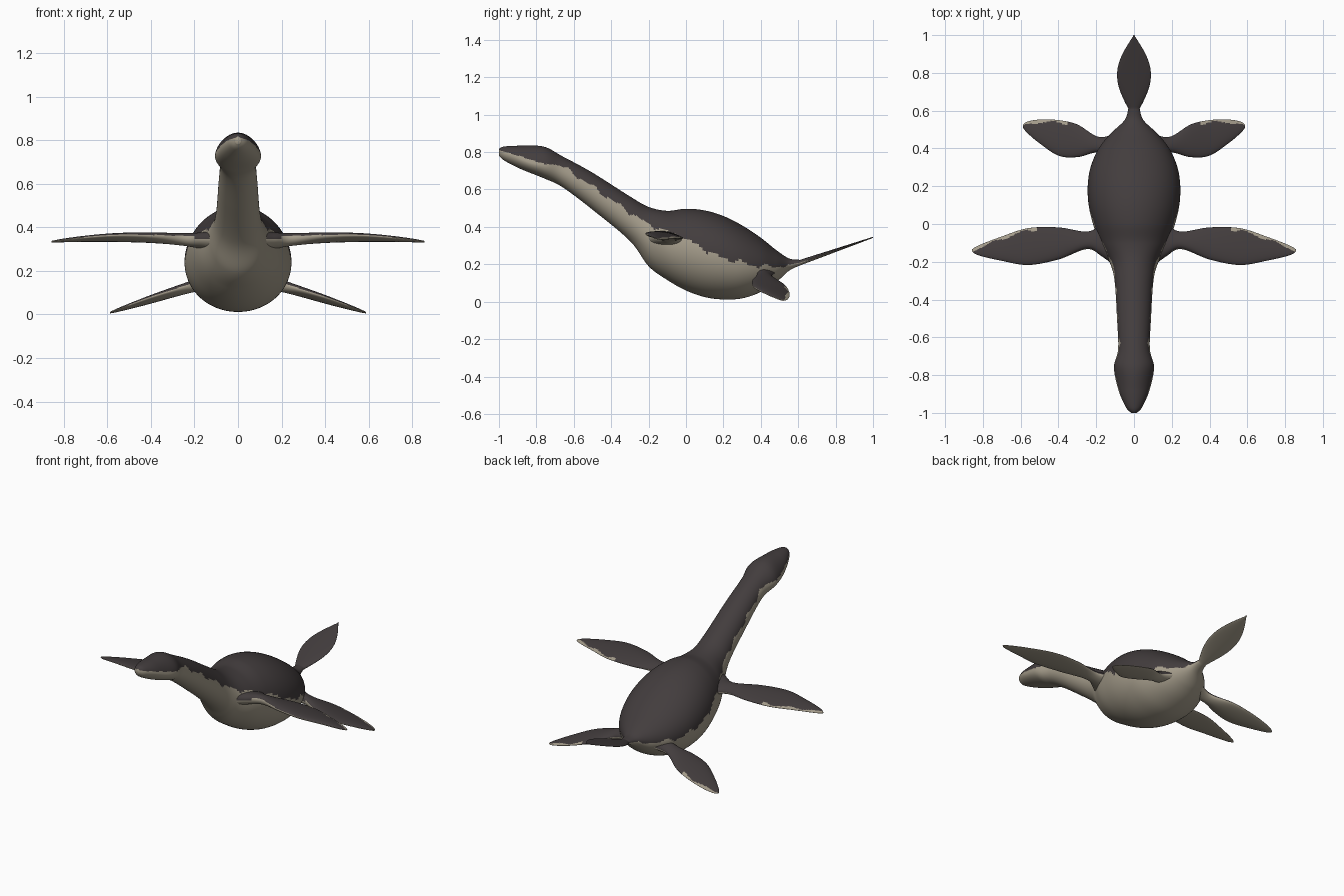
import bpy, math

if "Cube" in bpy.data.objects:
    bpy.data.objects.remove(bpy.data.objects["Cube"])

def material(name, rgb):
    m = bpy.data.materials.new(name)
    m.diffuse_color = (*rgb, 1)
    m.use_nodes = True
    m.node_tree.nodes["Principled BSDF"].inputs["Base Color"].default_value = m.diffuse_color
    return m

DARK = material("charcoal hide", (0.055, 0.046, 0.047))
PALE = material("pale belly", (0.37, 0.33, 0.255))

def sample(table, steps):
    """Catmull-Rom resampling of a list of stations."""
    out = []
    for i in range(len(table) - 1):
        p = [table[max(0, min(len(table) - 1, i + k))] for k in (-1, 0, 1, 2)]
        for s in range(steps):
            t = s / steps
            out.append([0.5 * (2 * b + (c - a) * t + (2 * a - 5 * b + 4 * c - d) * t * t
                               + (3 * b - a - 3 * c + d) * t ** 3) for a, b, c, d in zip(*p)])
    return out + [list(table[-1])]

def lookup(stations, key, col):
    """Linear interpolation of one column of a station list."""
    a, b = next(((a, b) for a, b in zip(stations, stations[1:]) if key <= b[0]), stations[-2:])
    return a[col] + (b[col] - a[col]) * (key - a[0]) / (b[0] - a[0])

def loft(name, rings, rule):
    """Skin closed rings; rule(centre, normal) picks pale (True) or dark (False)."""
    n = len(rings[0])
    verts = [v for r in rings for v in r]
    faces = [(i * n + j, i * n + (j + 1) % n, (i + 1) * n + (j + 1) % n, (i + 1) * n + j)
             for i in range(len(rings) - 1) for j in range(n)]
    faces += [tuple(range(n))[::-1], tuple(range(len(verts) - n, len(verts)))]
    me = bpy.data.meshes.new(name)
    me.from_pydata(verts, [], faces)
    ob = bpy.data.objects.new(name, me)
    bpy.context.collection.objects.link(ob)
    bpy.context.view_layer.objects.active = ob
    ob.select_set(True)
    bpy.ops.object.mode_set(mode='EDIT')
    bpy.ops.mesh.select_all(action='SELECT')
    bpy.ops.mesh.normals_make_consistent(inside=False)
    bpy.ops.object.mode_set(mode='OBJECT')
    me.materials.append(DARK)
    me.materials.append(PALE)
    for p in me.polygons:
        p.use_smooth = True
        p.material_index = int(rule(p.center, p.normal))
    ob.select_set(False)

# Head, neck and trunk: y, top, bottom, half width, colour border z
body = sample([
    (-1, .817, .782, .014, .812), (-.97, .830, .754, .043, .802), (-.88, .834, .708, .082, .776),
    (-.76, .829, .66, .106, .738), (-.66, .777, .612, .084, .72), (-.5, .69, .492, .09, .615),
    (-.3, .563, .325, .103, .478), (-.2, .507, .19, .13, .415), (-.1, .486, .116, .182, .375),
    (0, .497, .06, .217, .335), (.1, .488, .025, .24, .28), (.2, .458, .012, .245, .235),
    (.3, .408, .018, .23, .21), (.4, .342, .052, .187, .19), (.48, .278, .102, .122, .188),
    (.55, .232, .165, .05, .198), (.61, .224, .194, .03, .209)], 16)
# Tail fluke: a thin rising leaf
for i in range(1, 41):
    t = i / 40
    z, h = .209 + .135 * t, .003 + .012 * (1 - t)
    w = .03 * (1 - t) + .074 * math.sin(math.pi * t) if i < 40 else .003
    body.append((.61 + .39 * t, z + h, z - h, w, z))

N = 96
rings = []
for y, top, bot, w, _ in body:
    # The head is widest low down, at the jaw, and narrows to a flat crown
    head = math.exp(-((y + .82) / .1) ** 2)
    mid = bot + (top - bot) * (.5 - .14 * head)
    ring = []
    for k in range(N):
        a = 2 * math.pi * k / N
        s = math.sin(a)
        x = w * math.cos(a) * (1 - .12 * head * max(0, s))
        ring.append((x, y, mid + s * ((top - mid) if s > 0 else (mid - bot))))
    rings.append(ring)

def below_border(c, nrm):
    ragged = .009 * math.sin(c.y * 47) + .006 * math.sin(c.y * 90 + 1) if -.66 < c.y < .55 else 0
    return c.z < lookup(body, c.y, 4) + ragged

loft("body", rings, below_border)

def flipper(name, table, side, height):
    """Stations: x, rear y, front y; thickness tapers to the tip and flares at the root."""
    st = sample(table, 10)
    root, tip = table[0][0], table[-1][0]
    n = 48
    rs = []
    for x, back, front in st:
        h = .003 + .027 * max(0, (tip - x) / (tip - root)) ** .7 + .035 * math.exp((root - x) / .06)
        r = []
        for k in range(n):
            a = 2 * math.pi * k / n
            dy = (back - front) / 2 * math.cos(a)
            # Leading edge pitched slightly up
            r.append((side * x, (back + front) / 2 + dy,
                      height(x) - .12 * dy + h * math.sin(a) * (1 - .25 * math.cos(a))))
        rs.append(r)

    def underside(c, nrm):
        x = abs(c.x)
        rim = x > tip * .6 and c.y > lookup(st, x, 1) - .014 - .006 * math.sin(x * 40)
        return nrm.z < (.5 if nrm.y < 0 and x > .2 else 0) or rim
    loft(name, rs, underside)

FRONT = [(.08, .06, -.24), (.17, .0, -.172), (.25, -.04, -.133), (.4, -.018, -.188),
         (.56, -.022, -.217), (.7, -.066, -.195), (.82, -.112, -.167), (.857, -.134, -.146)]
REAR = [(.06, .5, .32), (.18, .46, .378), (.3, .527, .354), (.4, .55, .362),
        (.5, .553, .427), (.565, .542, .482), (.588, .526, .51)]

def ellipsoid(name, loc, size, rot, mat):
    bpy.ops.mesh.primitive_uv_sphere_add(segments=24, ring_count=12, location=loc, rotation=rot)
    ob = bpy.context.object
    ob.name = name
    ob.scale = size
    ob.data.materials.append(mat)
    bpy.ops.object.shade_smooth()
    ob.select_set(False)

for side, tag in ((1, "left"), (-1, "right")):
    flipper("front_flipper_" + tag, FRONT, side, lambda x: .352 - .14 * (x - .5) ** 2)
    flipper("rear_flipper_" + tag, REAR, side, lambda x: .195 - .318 * x)
    # Brow ridge and eye
    ellipsoid("brow_" + tag, (side * .060, -.775, .785), (.018, .05, .018), (-.15, 0, -side * .2), DARK)
    ellipsoid("eye_" + tag, (side * .078, -.80, .77), (.01, .014, .011), (0, 0, 0), DARK)
